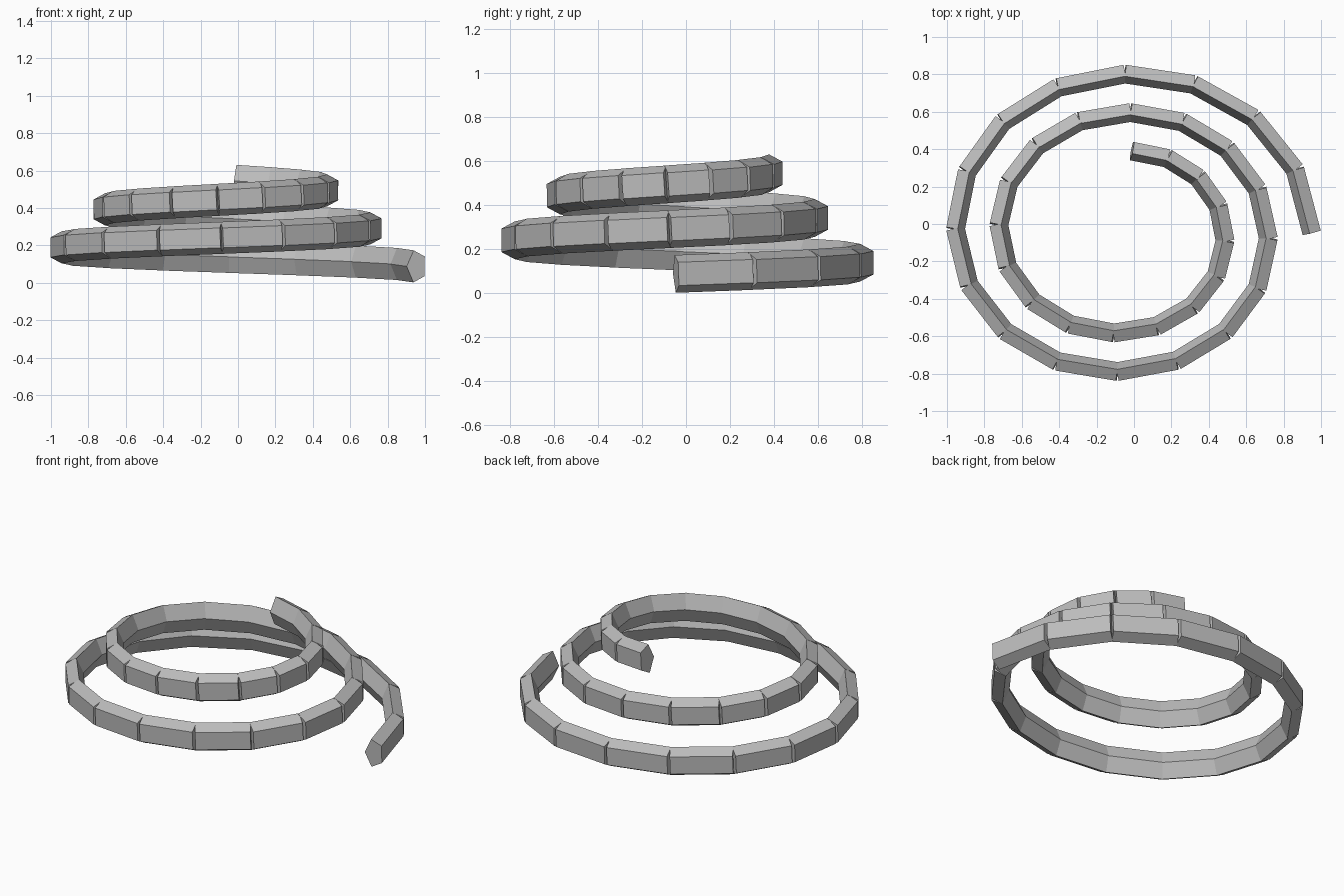
import bpy, math
from mathutils import Vector, Matrix

if "Cube" in bpy.data.objects:
    bpy.data.objects.remove(bpy.data.objects["Cube"])

SEGMENTS = 36
STEP = math.radians(804.3 / SEGMENTS)
CENTRE = Vector((-0.06, -0.045, 0))

grey = bpy.data.materials.new("grey")
grey.diffuse_color = (0.5, 0.5, 0.5, 1)
grey.use_nodes = True
grey.node_tree.nodes["Principled BSDF"].inputs["Base Color"].default_value = grey.diffuse_color


def path(i):
    """Joint i of the rising, shrinking oval spiral."""
    r = 1.015 - 0.0144 * i
    a = i * STEP
    return CENTRE + Vector((r * math.cos(a), 0.89 * r * math.sin(a), 0.0875 + 0.0127 * i))


def segment(i):
    """Straight five-sided prism between two joints, flat side facing outward."""
    a, b = path(i), path(i + 1)
    along = (b - a).normalized()
    out = along.cross(Vector((0, 0, 1))).normalized()
    up = out.cross(along)
    verts = []
    for p in (a, b):
        for k in range(5):
            t = math.radians(36 + 72 * k)
            verts.append(p + out * 0.055 * math.cos(t) + up * 0.09 * math.sin(t))
    faces = [(k, k + 5, (k + 1) % 5 + 5, (k + 1) % 5) for k in range(5)]
    faces += [(0, 1, 2, 3, 4), (9, 8, 7, 6, 5)]
    mesh = bpy.data.meshes.new("coil_segment")
    mesh.from_pydata(verts, [], faces)
    mesh.materials.append(grey)
    mesh.update()
    ob = bpy.data.objects.new("coil_segment_%02d" % (i + 1), mesh)
    bpy.context.collection.objects.link(ob)


# Spiral coil
for i in range(SEGMENTS):
    segment(i)
